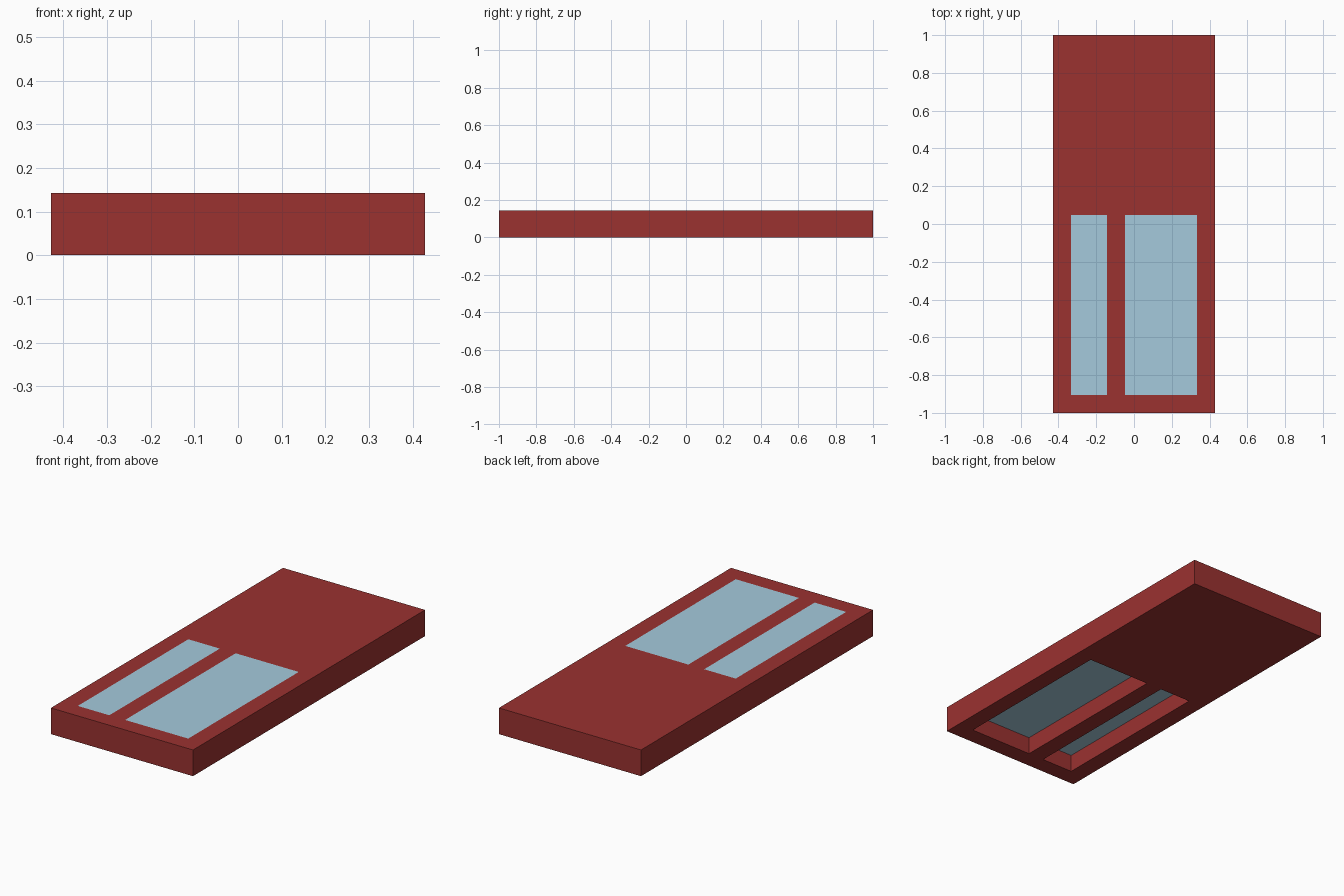
import bpy

if "Cube" in bpy.data.objects:
    bpy.data.objects.remove(bpy.data.objects["Cube"])

U = 2 / 21            # one grid unit of the design
TOP = 1.5 * U         # slab height
PANE_BOTTOM = U       # panes fill the upper part of the openings


def material(name, color):
    mat = bpy.data.materials.new(name)
    mat.diffuse_color = (*color, 1)
    mat.use_nodes = True
    mat.node_tree.nodes["Principled BSDF"].inputs["Base Color"].default_value = mat.diffuse_color
    return mat


def box(name, x0, x1, y0, y1, z0, z1, mat=None):
    bpy.ops.mesh.primitive_cube_add(
        size=1, location=((x0 + x1) / 2, (y0 + y1) / 2, (z0 + z1) / 2))
    obj = bpy.context.object
    obj.name = name
    obj.scale = (x1 - x0, y1 - y0, z1 - z0)
    bpy.ops.object.transform_apply(location=False, rotation=False, scale=True)
    if mat:
        obj.data.materials.append(mat)
    return obj


red = material("red", (0.328, 0.032, 0.030))
glass = material("pale_blue", (0.376, 0.591, 0.716))

# Main slab
slab = box("slab", -4.5 * U, 4.5 * U, -10.5 * U, 10.5 * U, 0, TOP, red)

# Narrow and wide openings, each with a pane flush with the top
y0, y1 = -9.5 * U, 0.5 * U
for name, x0, x1 in (("narrow", -3.5 * U, -1.5 * U), ("wide", -0.5 * U, 3.5 * U)):
    cutter = box(name + "_cutter", x0, x1, y0, y1, -U, TOP + U, red)
    cutter.hide_render = True
    bpy.context.view_layer.objects.active = slab
    cut = slab.modifiers.new(name + "_opening", "BOOLEAN")
    cut.operation = "DIFFERENCE"
    cut.solver = "EXACT"
    cut.object = cutter
    bpy.ops.object.modifier_apply(modifier=cut.name)
    bpy.data.objects.remove(cutter)
    box(name + "_pane", x0, x1, y0, y1, PANE_BOTTOM, TOP, glass)
